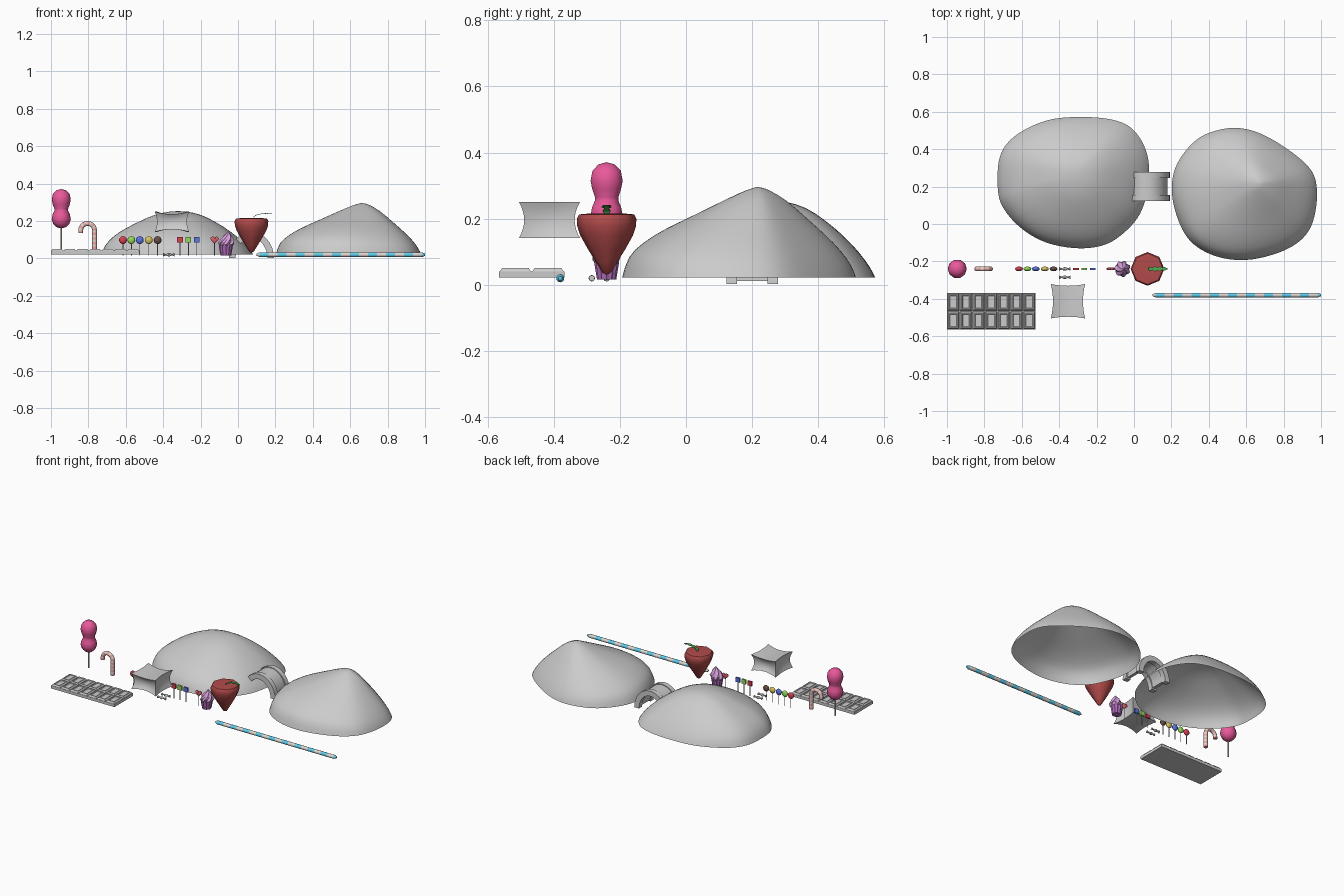
import bpy, math
from math import sin, cos, pi
from mathutils import Vector

if "Cube" in bpy.data.objects:
    bpy.data.objects.remove(bpy.data.objects["Cube"])

CREAM = (.75, .68, .64)

def mat(c):
    m = bpy.data.materials.get(str(c)) or bpy.data.materials.new(str(c))
    m.diffuse_color = (*c, 1)
    m.use_nodes = True
    m.node_tree.nodes["Principled BSDF"].inputs["Base Color"].default_value = m.diffuse_color
    return m

def make(name, verts, faces, cols=(), idx=None, angle=40):
    me = bpy.data.meshes.new(name)
    me.from_pydata([tuple(v) for v in verts], [], faces)
    for c in cols:
        me.materials.append(mat(c))
    if idx:
        for p, i in zip(me.polygons, idx):
            p.material_index = i
    o = bpy.data.objects.new(name, me)
    bpy.context.collection.objects.link(o)
    bpy.ops.object.select_all(action='DESELECT')
    o.select_set(True)
    bpy.context.view_layer.objects.active = o
    bpy.ops.object.mode_set(mode='EDIT')
    bpy.ops.mesh.select_all(action='SELECT')
    bpy.ops.mesh.remove_doubles(threshold=1e-6)
    if name.find('hill') < 0:
        bpy.ops.mesh.normals_make_consistent(inside=False)
    bpy.ops.object.mode_set(mode='OBJECT')
    if angle:
        bpy.ops.object.shade_smooth_by_angle(angle=math.radians(angle))
    return o

def skin(name, rings, cols=(), stripe=1, caps=(True, True), angle=40):
    """Bridge equal-sized point rings; colours alternate every `stripe` rings."""
    n, verts, faces, idx = len(rings[0]), [], [], []
    for k, r in enumerate(rings):
        verts += r
        if k:
            for j in range(n):
                a, b = (k - 1) * n, k * n
                faces.append((a + j, a + (j + 1) % n, b + (j + 1) % n, b + j))
                idx.append((k - 1) // stripe % max(1, len(cols)))
    if caps[0]:
        faces.append(tuple(reversed(range(n)))); idx.append(0)
    if caps[1]:
        faces.append(tuple(range(len(verts) - n, len(verts)))); idx.append(idx[-2])
    return make(name, verts, faces, cols, idx, angle)

def lathe(name, prof, x, y, n=8, col=(), sy=1, angle=65):
    rings = [[(x + r * cos(2 * pi * j / n), y + sy * r * sin(2 * pi * j / n), z) for j in range(n)]
             for r, z in prof]
    return skin(name, rings, col, angle=angle)

def tube(name, path, radii, cols, n=10, stripe=1, y=-.24):
    rings = []
    for i, (x, z) in enumerate(path):
        a, b = path[max(0, i - 1)], path[min(len(path) - 1, i + 1)]
        t = Vector((b[0] - a[0], b[1] - a[1])).normalized()
        rings.append([(x - t.y * radii[i] * cos(w), y + radii[i] * sin(w), z + t.x * radii[i] * cos(w))
                      for w in [2 * pi * j / n for j in range(n)]])
    return skin(name, rings, cols, stripe)

def stick(name, x, z0, z1, r=.003):
    lathe(name, [(r, z0), (r, z1)], x, -.24)

def catmull(pts, k=3):
    out, n = [], len(pts)
    for i in range(n):
        p = [Vector(pts[(i + d) % n]) for d in (-1, 0, 1, 2)]
        for s in range(k):
            t = s / k
            out.append(.5 * (2 * p[1] + (p[2] - p[0]) * t + (2 * p[0] - 5 * p[1] + 4 * p[2] - p[3]) * t * t
                             + (3 * p[1] - p[0] - 3 * p[2] + p[3]) * t ** 3))
    return out

# Hills: hollow mounds, front-left and back-right slopes blended by direction
def hill(name, outline, peak, top, steep_a, steep_b):
    fr = [1, .96, .85, .7, .5, .3, .12]
    pk, rings = Vector(peak), []
    for f, a, b in zip(fr, steep_a, steep_b):
        ring = []
        for p in catmull(outline):
            d = p - pk
            w = .5 + .5 * cos(math.atan2(d.y, d.x) - pi / 4)
            q = pk + d * f * 1.004
            ring.append((q.x, q.y, .022 + (top - .022) * (a * (1 - w) + b * w)))
        rings.append(ring)
    n = len(rings[0])
    rings.append([(pk.x, pk.y, top)] * n)
    o = skin(name, [r[::1] for r in rings], caps=(False, False), angle=0)
    o.modifiers.new('smooth', 'SUBSURF').levels = 1
    o.modifiers['smooth'].render_levels = 1
    for p in o.data.polygons:
        p.use_smooth = True

left = [(-.727, .19), (-.70, .09), (-.61, -.016), (-.476, -.096), (-.316, -.128), (-.18, -.117),
        (-.076, -.064), (.03, .05), (.075, .21), (.07, .374), (-.007, .507), (-.13, .56),
        (-.316, .571), (-.477, .55), (-.637, .47), (-.717, .36)]
right = [(.203, .187), (.23, .043), (.3, -.09), (.433, -.17), (.6, -.192), (.78, -.15), (.898, -.08),
         (.957, .016), (.978, .16), (.951, .283), (.834, .39), (.684, .48), (.556, .513),
         (.433, .497), (.326, .443), (.23, .32)]
hill('left_hill', left, (-.32, .27), .253, [0, .23, .43, .6, .77, .93, .99], [0, .1, .3, .52, .75, .93, .99])
hill('right_hill', right, (.66, .215), .298, [0, .25, .39, .53, .66, .8, .93], [0, .08, .25, .43, .65, .87, .975])

# Arched bridge: deck and two side rails
def arch(name, y0, y1, a, h, t, z0):
    rings = []
    for i in range(17):
        c, s = cos(pi * i / 16), sin(pi * i / 16)
        o, q = (.072 + a * c, z0 + h * s), (.072 + (a - t) * c, z0 + (h - t) * s)
        rings.append([(o[0], y0, o[1]), (o[0], y1, o[1]), (q[0], y1, q[1]), (q[0], y0, q[1])])
    skin(name, rings, angle=30)

arch('bridge_deck', .15, .25, .108, .125, .02, .012)
arch('bridge_rail_front', .122, .154, .12, .14, .035, .002)
arch('bridge_rail_back', .246, .278, .12, .14, .035, .002)

# Chocolate bar: slab with 7 x 2 raised, recessed tablets
def rect(x0, x1, y0, y1, z, i=0):
    return [(x0 + i, y0 + i, z), (x1 - i, y0 + i, z), (x1 - i, y1 - i, z), (x0 + i, y1 - i, z)]

X0, Y0, PX, PY = -1, -.565, .0676, .0985
skin('bar_base', [rect(X0, X0 + 7 * PX, Y0, Y0 + 2 * PY, z) for z in (.022, .041)], angle=0)
for i in range(7):
    for j in range(2):
        b = (X0 + i * PX, X0 + (i + 1) * PX, Y0 + j * PY, Y0 + (j + 1) * PY)
        skin('bar_tablet', [rect(*b, z, k) for k, z in
                            [(.002, .04), (.009, .051), (.014, .051), (.017, .047)]], angle=0)

# Pinched pillow block: cube grid with concave faces
g, verts, faces = 8, [], []
for ax in range(3):
    for s in (-1, 1):
        base = len(verts)
        for i in range(g + 1):
            for j in range(g + 1):
                p = [0, 0, 0]
                p[ax], p[(ax + 1) % 3], p[(ax + 2) % 3] = s, 2 * i / g - 1, 2 * j / g - 1
                x, y, z = p
                verts.append((-.353 + .092 * x * (1 - .13 * (1 - y * y) - .13 * (1 - z * z)),
                              -.413 + .092 * y * (1 - .17 * (1 - z * z) - .1 * (1 - x * x)),
                              .196 + .054 * z * (1 - .25 * (1 - x * x))))
        for i in range(g):
            for j in range(g):
                k = base + i * (g + 1) + j
                faces.append((k, k + 1, k + g + 2, k + g + 1))
make('pillow_block', verts, faces, angle=40)

# Double-ball lollipop
stick('double_ball_stick', -.945, .05, .18, .004)
lathe('double_ball', [(0, .16), (.025, .167), (.043, .185), (.051, .21), (.046, .235), (.037, .255), (.037, .265),
                      (.046, .29), (.051, .315), (.045, .345), (.026, .364), (0, .371)],
      -.945, -.24, 10, [(.82, .1, .33)])

# Candy cane
path = [(-.767, .05 + .0125 * i) for i in range(8)]
path += [(-.804 + .037 * cos(pi * i / 10), .15 + .037 * sin(pi * i / 10)) for i in range(11)]
path += [(-.841, .137)]
tube('candy_cane', path, [.013] * len(path), [(.85, .38, .35), CREAM])

# Small lollipops: flattened balls, then square ones
RED, GREEN, BLUE = (.7, .05, .08), (.3, .7, .1), (.1, .18, .75)
for x, c in zip((-.615, -.57, -.525, -.477, -.43), (RED, GREEN, BLUE, (.7, .55, .12), (.13, .08, .06))):
    lathe('ball_lollipop', [(.021 * sin(pi * i / 8), .098 - .021 * cos(pi * i / 8)) for i in range(9)],
          x, -.24, 12, [c], .6)
    stick('ball_stick', x, .015, .082, .002)
for x, c in zip((-.31, -.265, -.22), (RED, GREEN, BLUE)):
    skin('square_lollipop', [rect(x - .015, x + .015, -.246, -.234, z) for z in (.084, .114)], [c], angle=0)
    stick('square_stick', x, .015, .086, .002)

# Heart lollipop
ts = [2 * pi * i / 24 for i in range(24)]
heart = [(16 * sin(t) ** 3, 13 * cos(t) - 5 * cos(2 * t) - 2 * cos(3 * t) - cos(4 * t)) for t in ts]
skin('heart_lollipop', [[(-.125 + .0014 * s * u, -.24 + d, .1 + .0014 * s * v) for u, v in heart]
                        for s, d in ((.7, -.007), (1, -.003), (1, .003), (.7, .007))], [(.7, .12, .15)], angle=50)
stick('heart_stick', -.125, .015, .085, .002)

# Wrapped sweets
for y in (-.24, -.285):
    tube('wrapped_sweet', [(-.37 + a, .02) for a in (-.03, -.014, -.01, 0, .01, .014, .03)],
         [.009, .003, .007, .01, .007, .003, .009], (), 8, y=y)

# Cupcake: pleated cup and twisted icing
def star(r, z, n, depth, twist=0, dx=0):
    return [(-.065 + dx + r * (1 - depth * (j % 2)) * cos(pi * j / n + twist),
             -.24 + r * (1 - depth * (j % 2)) * sin(pi * j / n + twist), z) for j in range(2 * n)]

skin('cupcake_cup', [star(.029, .016, 12, .1), star(.038, .07, 12, .1)], [(.42, .15, .48)], angle=20)
skin('cupcake_icing', [star(r, z, 7, .2, i * .22, .002 * i) for i, (r, z) in enumerate(
    [(.034, .066), (.043, .075), (.044, .087), (.036, .1), (.03, .113), (.017, .128), (.001, .145)])],
    [(.68, .35, .72)], angle=30)

# Strawberry and its leaf
lathe('strawberry', [(0, .03), (.012, .036), (.033, .07), (.056, .107), (.08, .15), (.089, .178), (.09, .2),
                     (.083, .213), (.05, .216), (0, .212)], .072, -.24, 8, [(.45, .07, .07)], angle=50)
leaf = [(.075, .21, .004), (.085, .225, .012), (.1, .234, .006), (.11, .237, .015), (.125, .24, .007),
        (.138, .241, .013), (.152, .242, .006), (.164, .241, .01), (.182, .239, .001)]
skin('strawberry_leaf', [[(x, -.24 - w, z), (x, -.24 + w, z), (x, -.24 + w, z - .003), (x, -.24 - w, z - .003)]
                         for x, z, w in leaf], [(.08, .4, .08)], angle=0)

# Striped straw with tapered ends
xs = [.1, .115] + [.115 + .87 * i / 18 for i in range(1, 19)] + [1.0]
tube('striped_straw', [(x, .02) for x in xs], [.006] + [.0125] * (len(xs) - 2) + [.006],
     [CREAM, (.12, .62, .85)], 10, y=-.38)
